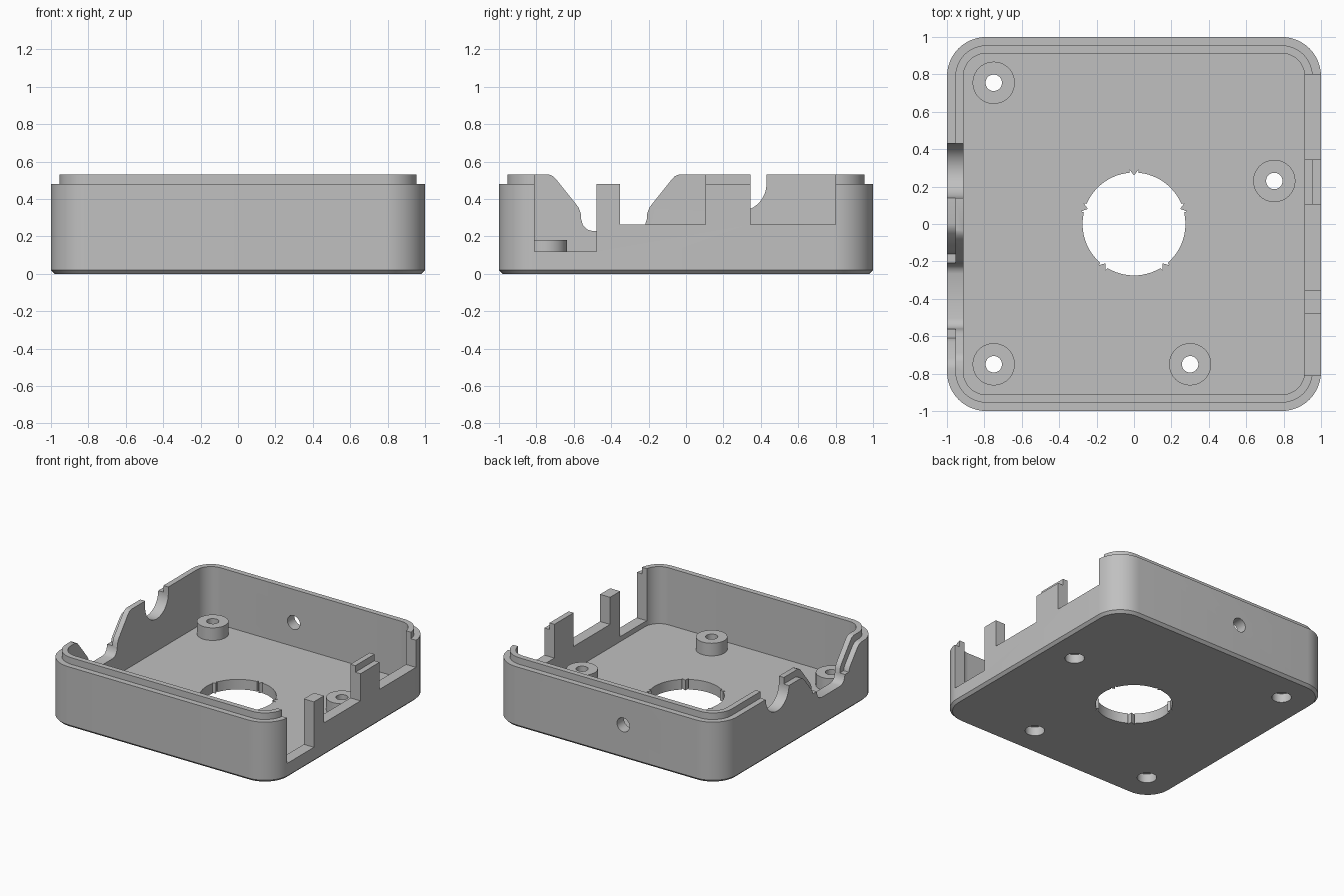
import bpy, bmesh, math
from mathutils import Vector

cube = bpy.data.objects.get("Cube")
if cube:
    bpy.data.objects.remove(cube, do_unlink=True)

grey = bpy.data.materials.new("plain_grey")
grey.use_nodes = True
COLOUR = (0.53, 0.53, 0.53, 1)
grey.diffuse_color = COLOUR
grey.node_tree.nodes["Principled BSDF"].inputs["Base Color"].default_value = COLOUR

FLOOR, LEDGE, RIM, BOSS_TOP = 0.08, 0.48, 0.532, 0.18
LIP, WALL = 0.045, 0.088


def finish(bm, name):
    bmesh.ops.recalc_face_normals(bm, faces=bm.faces)
    mesh = bpy.data.meshes.new(name)
    bm.to_mesh(mesh)
    bm.free()
    obj = bpy.data.objects.new(name, mesh)
    mesh.materials.append(grey)
    bpy.context.collection.objects.link(obj)
    return obj


def loft(name, rings):
    """Join matching rings of points and cap both ends."""
    bm = bmesh.new()
    loops = [[bm.verts.new(p) for p in ring] for ring in rings]
    for a, b in zip(loops, loops[1:]):
        for i in range(len(a)):
            j = (i + 1) % len(a)
            bm.faces.new((a[i], a[j], b[j], b[i]))
    bm.faces.new(loops[0])
    bm.faces.new(loops[-1])
    return finish(bm, name)


def prism(name, points, axis, low, high):
    """Extrude a flat outline along one axis."""
    def place(p, depth):
        co = list(p)
        co.insert(axis, depth)
        return Vector(co)
    return loft(name, [[place(p, d) for p in points] for d in (low, high)])


def arc(cx, cy, r, start=0, end=360, n=40):
    full = end - start == 360
    angles = [math.radians(start + (end - start) * i / n) for i in range(n + (not full))]
    return [(cx + r * math.cos(a), cy + r * math.sin(a)) for a in angles]


def rounded_square(inset, z, radius=0.21):
    c = 1 - radius
    r = radius - inset
    points = []
    for k, (sx, sy) in enumerate([(1, 1), (-1, 1), (-1, -1), (1, -1)]):
        points += arc(sx * c, sy * c, r, k * 90, k * 90 + 90, 12)
    return [(x, y, z) for x, y in points]


def combine(target, tool, operation):
    mod = target.modifiers.new("cut", 'BOOLEAN')
    mod.operation, mod.solver, mod.object = operation, 'EXACT', tool
    bpy.context.view_layer.objects.active = target
    bpy.ops.object.modifier_apply(modifier=mod.name)
    bpy.data.objects.remove(tool, do_unlink=True)


def symmetric(half, centre):
    """Mirror a half profile of (distance, height) about a centre line."""
    return ([(centre - d, z) for d, z in reversed(half)]
            + [(centre + d, z) for d, z in half])


# Open tray with bottom chamfer, stepped rim and floor
tray = loft("case_base", [rounded_square(i, z) for i, z in [
    (0.02, 0), (0, 0.02), (0, LEDGE), (LIP, LEDGE),
    (LIP, RIM), (WALL, RIM), (WALL, FLOOR)]])

# Screw bosses, each with a through hole and a recess underneath
for x, y in [(-0.75, 0.755), (-0.75, -0.75), (0.3, -0.75), (0.75, 0.23)]:
    combine(tray, prism("boss", arc(x, y, 0.113), 2, 0.04, BOSS_TOP), 'UNION')
    combine(tray, prism("screw_hole", arc(x, y, 0.044), 2, -0.1, 0.3), 'DIFFERENCE')
    combine(tray, prism("screw_recess", arc(x, y, 0.07), 2, -0.1, 0.07), 'DIFFERENCE')

# Round floor opening with five small pointed keys
opening = []
for k in range(5):
    mid = 90 + 72 * k
    for turn, r in [(-5, 0.275), (-4.5, 0.29), (0, 0.26), (4.5, 0.29)]:
        a = math.radians(mid + turn)
        opening.append((r * math.cos(a), r * math.sin(a)))
    opening += arc(0, 0, 0.275, mid + 5, mid + 66, 12)
combine(tray, prism("floor_opening", opening, 2, -0.1, 0.2), 'DIFFERENCE')

# Small round hole in the back wall
combine(tray, prism("back_hole", arc(-0.15, 0.27, 0.055), 1, 0.8, 1.1), 'DIFFERENCE')

# Port openings in the +x wall, leaving a short and a tall post
TOP = 0.7
ports = [(-0.81, 0.12), (-0.478, 0.12), (-0.478, LEDGE), (-0.352, LEDGE),
         (-0.352, 0.265), (0.105, 0.265), (0.105, TOP), (-0.81, TOP)]
wide_port = [(0.345, 0.265), (0.8, 0.265), (0.8, TOP), (0.345, TOP)]
for outline in (ports, wide_port):
    combine(tray, prism("port", outline, 0, 0.87, 1.1), 'DIFFERENCE')

# Half-round cable notch in the -x wall
notch = arc(0.285, LEDGE, 0.145, 180, 360, 24) + [(0.43, TOP), (0.14, TOP)]
combine(tray, prism("cable_notch", notch, 0, -1.1, -0.87), 'DIFFERENCE')

# Flared opening in the -x wall, with the rim step following its slopes
flare = [(0.12, 0.23), (0.145, 0.238), (0.165, 0.258), (0.175, 0.29),
         (0.178, 0.325), (0.19, 0.355), (0.205, 0.375), (0.305, 0.5),
         (0.325, 0.522), (0.35, RIM), (0.35, TOP)]
step = [(0.225, 0.3), (0.232, 0.325), (0.245, 0.345), (0.335, 0.455),
        (0.36, 0.475), (0.385, LEDGE), (0.385, TOP)]
combine(tray, prism("flare", symmetric(flare, -0.385), 0, -1.1, -0.87), 'DIFFERENCE')
combine(tray, prism("flare_step", symmetric(step, -0.385), 0, -1.1, LIP - 1), 'DIFFERENCE')

# Smooth the curves, keep the edges crisp
bpy.ops.object.select_all(action='DESELECT')
tray.select_set(True)
bpy.context.view_layer.objects.active = tray
bpy.ops.object.shade_smooth_by_angle(angle=math.radians(30))
